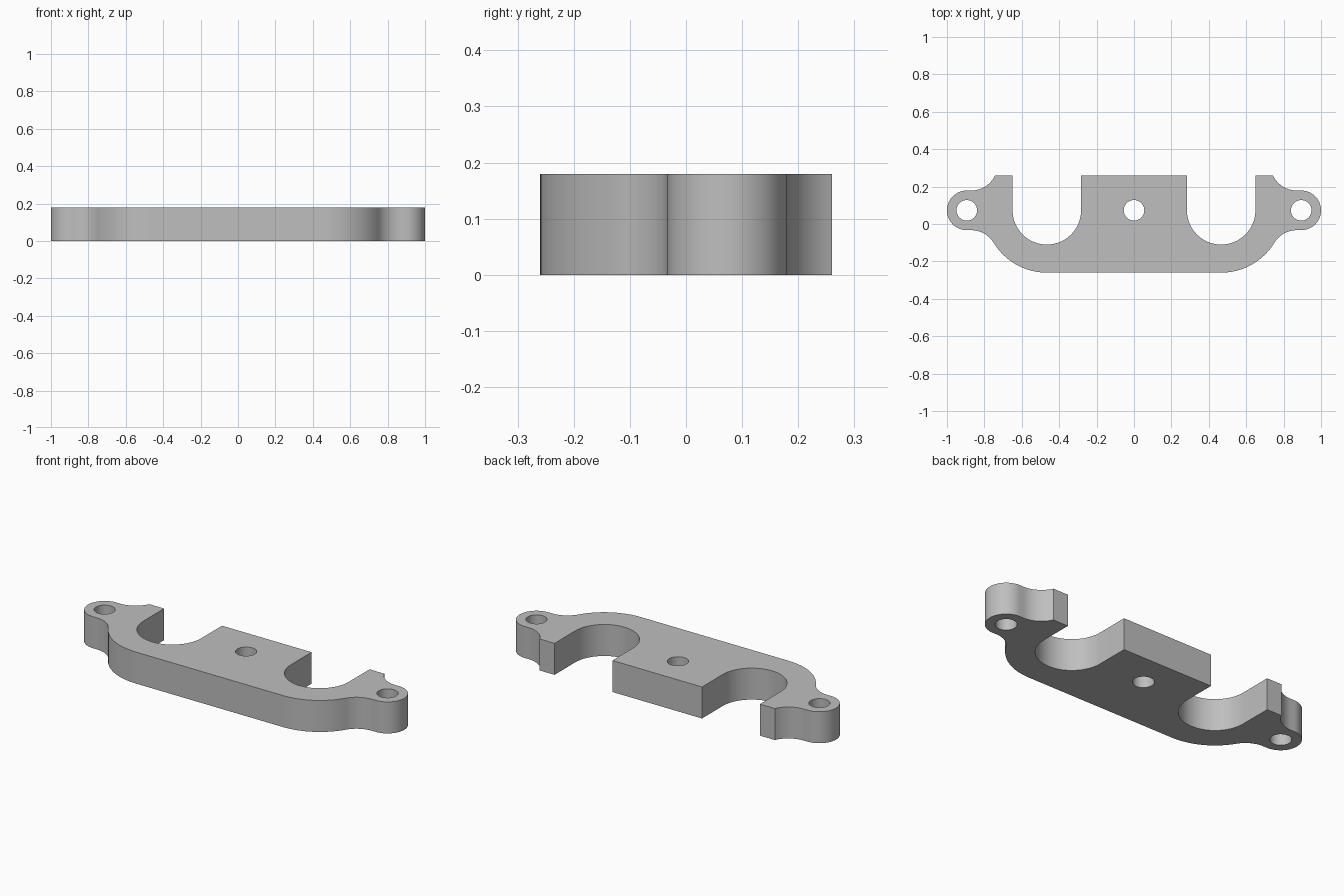
import bpy
import bmesh
from math import cos, sin, atan2, asin, acos, pi, hypot, radians

cube = bpy.data.objects.get("Cube")
if cube:
    bpy.data.objects.remove(cube, do_unlink=True)

HEIGHT = 0.18
HALF_DEPTH = 0.26
AXIS_Y = 0.073            # shared centre line of slots, ears and holes
SLOT_X, SLOT_R = 0.466, 0.183
OUTER_R = HALF_DEPTH + AXIS_Y
EAR_R = 0.106
EAR_X = 1 - EAR_R
HOLE_R = 0.055
NECK_X, NECK_R = 0.87, 0.14


def arc(cx, cy, r, start, end, steps):
    """Points along a circular arc, both ends included."""
    angles = [start + (end - start) * i / steps for i in range(steps + 1)]
    return [(cx + r * cos(a), cy + r * sin(a)) for a in angles]


def add_loop(bm, points):
    verts = [bm.verts.new((x, y, HEIGHT / 2)) for x, y in points]
    for i, v in enumerate(verts):
        bm.edges.new((v, verts[(i + 1) % len(verts)]))


# Right half of the outline, from the front edge round to the back edge
low_y = AXIS_Y - EAR_R - NECK_R
high_y = AXIS_Y + EAR_R + NECK_R
touch = atan2(low_y - AXIS_Y, NECK_X - SLOT_X)
tab_angle = pi + asin((high_y - HALF_DEPTH) / NECK_R)

half = arc(SLOT_X, AXIS_Y, OUTER_R, -pi / 2, touch, 20)
half += arc(NECK_X, low_y, NECK_R, touch + pi, pi / 2, 12)[1:]
half += arc(EAR_X, AXIS_Y, EAR_R, -pi / 2, pi / 2, 32)
half += arc(NECK_X, high_y, NECK_R, 3 * pi / 2, tab_angle, 12)
half += [(SLOT_X + SLOT_R, HALF_DEPTH)]
half += arc(SLOT_X, AXIS_Y, SLOT_R, 0, -pi, 40)
half += [(SLOT_X - SLOT_R, HALF_DEPTH)]
outline = half + [(-x, y) for x, y in reversed(half)]

# Flat plate with three bolt holes
bm = bmesh.new()
add_loop(bm, outline)
for x in (-EAR_X, 0, EAR_X):
    add_loop(bm, arc(x, AXIS_Y, HOLE_R, 0, 2 * pi, 32)[:-1])
bmesh.ops.triangle_fill(bm, edges=bm.edges[:], use_beauty=True, normal=(0, 0, 1))
bmesh.ops.recalc_face_normals(bm, faces=bm.faces[:])
mesh = bpy.data.meshes.new("clamp_bracket")
bm.to_mesh(mesh)
bm.free()

bracket = bpy.data.objects.new("clamp_bracket", mesh)
bpy.context.collection.objects.link(bracket)
bpy.context.view_layer.objects.active = bracket
bracket.select_set(True)

# Thickness
solid = bracket.modifiers.new("thickness", "SOLIDIFY")
solid.thickness = HEIGHT
solid.offset = 0
bpy.ops.object.modifier_apply(modifier=solid.name)
bpy.ops.object.shade_smooth_by_angle(angle=radians(25))

# Plain grey
grey = bpy.data.materials.new("light_grey")
grey.use_nodes = True
colour = (0.52, 0.52, 0.52, 1)
grey.diffuse_color = colour
grey.node_tree.nodes["Principled BSDF"].inputs["Base Color"].default_value = colour
mesh.materials.append(grey)
